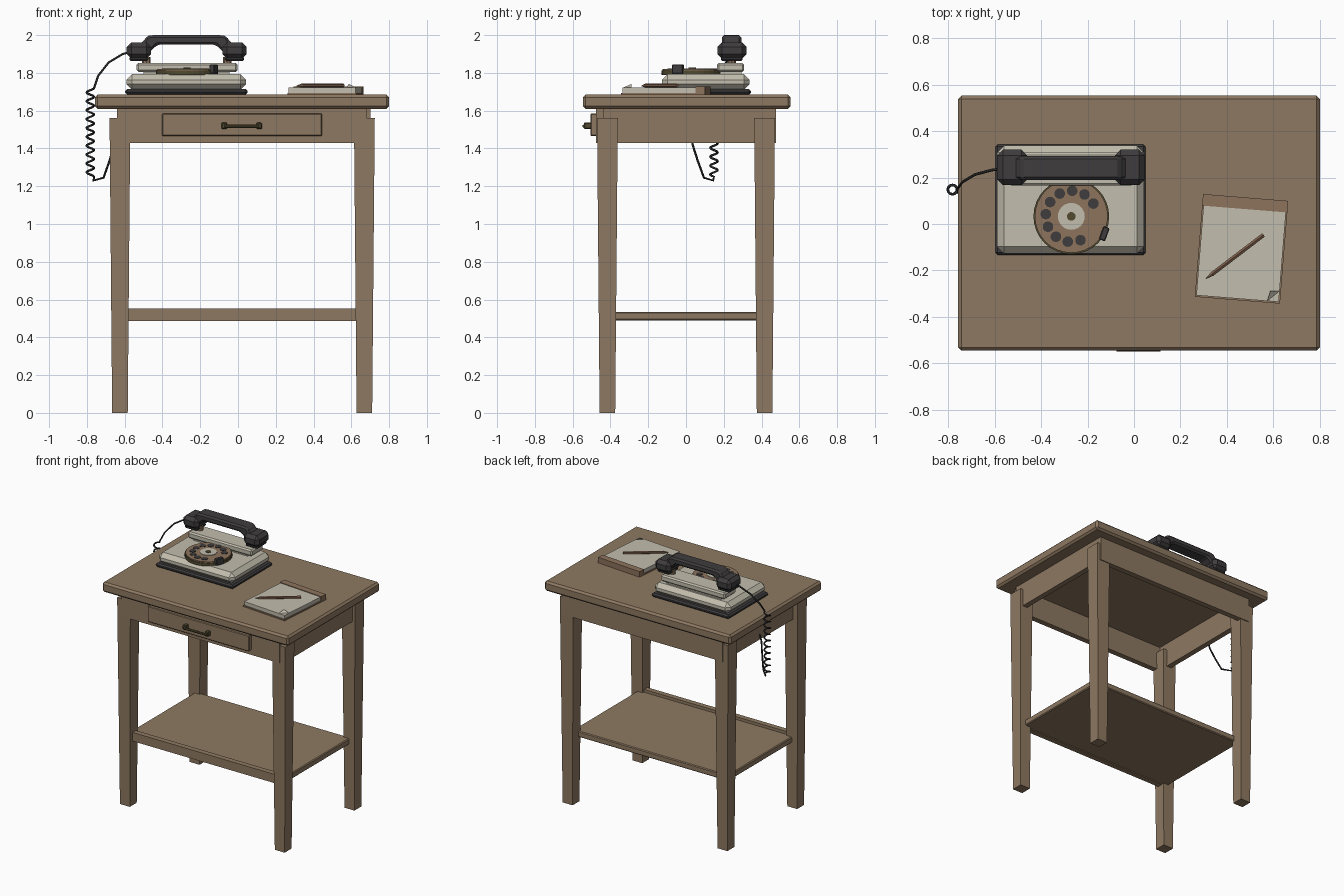
import bpy, bmesh, math
from mathutils import Matrix, Vector

if "Cube" in bpy.data.objects:
    bpy.data.objects.remove(bpy.data.objects["Cube"], do_unlink=True)


def material(name, r, g, b):
    m = bpy.data.materials.new(name)
    m.use_nodes = True
    m.diffuse_color = (r, g, b, 1)
    m.node_tree.nodes["Principled BSDF"].inputs["Base Color"].default_value = (r, g, b, 1)
    return m


wood = material("wood", .27, .19, .12)
cream = material("cream", .54, .51, .42)
black = material("black", .05, .046, .047)
dial_brown = material("dial brown", .27, .175, .11)
brass = material("dark brass", .085, .07, .03)
pencil_brown = material("pencil brown", .2, .11, .07)
cord_black = material("cord black", .02, .02, .02)


def finish(name, bm, mat, bevel=0, matrix=None):
    if bevel:
        bmesh.ops.bevel(bm, geom=bm.edges[:], offset=bevel, segments=1, affect='EDGES')
    if matrix:
        bm.transform(matrix)
    bmesh.ops.recalc_face_normals(bm, faces=bm.faces[:])
    me = bpy.data.meshes.new(name)
    bm.to_mesh(me)
    bm.free()
    me.materials.append(mat)
    ob = bpy.data.objects.new(name, me)
    bpy.context.collection.objects.link(ob)
    return ob


def box(name, x, y, z, mat, bevel=0, matrix=None, taper=1):
    """Box from (low, high) ranges; taper scales the bottom face."""
    bm = bmesh.new()
    size = (x[1] - x[0], y[1] - y[0], z[1] - z[0])
    mid = Vector((sum(x) / 2, sum(y) / 2, sum(z) / 2))
    bmesh.ops.create_cube(bm, size=1)
    for v in bm.verts:
        k = taper if v.co.z < 0 else 1
        v.co = Vector((v.co.x * size[0] * k, v.co.y * size[1] * k, v.co.z * size[2])) + mid
    return finish(name, bm, mat, bevel, matrix)


def rod(name, a, b, r1, r2, mat, sides=12):
    """Cylinder or cone from point a to point b."""
    a, b = Vector(a), Vector(b)
    bm = bmesh.new()
    bmesh.ops.create_cone(bm, cap_ends=True, segments=sides, radius1=r1, radius2=r2,
                          depth=(b - a).length)
    turn = (b - a).to_track_quat('Z', 'Y').to_matrix().to_4x4()
    return finish(name, bm, mat, 0, Matrix.Translation((a + b) / 2) @ turn)


def extrude(name, points, y0, y1, mat, bevel=0):
    """Front profile (x, z) drawn out along y."""
    bm = bmesh.new()
    face = bm.faces.new([bm.verts.new((x, y0, z)) for x, z in points])
    new = bmesh.ops.extrude_face_region(bm, geom=[face])["geom"]
    bmesh.ops.translate(bm, vec=(0, y1 - y0, 0),
                        verts=[g for g in new if isinstance(g, bmesh.types.BMVert)])
    return finish(name, bm, mat, bevel)


# Table
CX = .022
box("tabletop", (-.757, .8), (-.545, .553), (1.61, 1.685), wood, .014)
for sx, side in ((-1, "right"), (1, "left")):
    for sy, end in ((-1, "front"), (1, "back")):
        x, y = CX + sx * .647, sy * .416
        box(f"{end}_{side}_leg", (x - .055, x + .055), (y - .055, y + .055),
            (0, 1.56), wood, 0, None, .75)
box("front_apron", (-.64, .68), (-.476, -.435), (1.43, 1.61), wood)
box("back_apron", (-.64, .7), (.435, .476), (1.43, 1.61), wood)
box("right_apron", (-.64, -.6), (-.436, .436), (1.43, 1.61), wood)
box("left_apron", (.662, .702), (-.436, .474), (1.43, 1.61), wood)
box("shelf", (-.625, .67), (-.39, .39), (.49, .535), wood, .006)
box("shelf_front_rail", (-.6, .64), (-.43, -.39), (.487, .553), wood)

# Drawer and pull
box("drawer_front", (-.402, .445), (-.506, -.47), (1.465, 1.585), wood, .005)
for x in (-.073, .112):
    box("pull_mount", (x - .014, x + .014), (-.54, -.5), (1.503, 1.537), brass, .004)
rod("pull_bar", (-.075, -.54, 1.518), (.115, -.54, 1.518), .009, .009, brass, 8)

# Telephone body
box("phone_base", (-.597, .05), (-.133, .343), (1.685, 1.715), black, .01)
box("phone_body", (-.59, .043), (-.127, .337), (1.71, 1.793), cream, .03)
box("cradle_foot", (-.5, -.045), (.18, .295), (1.78, 1.815), cream)
box("cradle", (-.537, -.002), (.165, .308), (1.805, 1.853), cream, .01)
for x in (-.485, -.057):
    rod("cradle_prong", (x, .242, 1.845), (x, .242, 1.885), .022, .022, dial_brown, 8)

# Dial
D = Vector((-.27, .033, 0))


def disc(name, dx, dy, r, z0, z1, mat, sides):
    p = D + Vector((dx, dy, 0))
    rod(name, (p.x, p.y, z0), (p.x, p.y, z1), r, r, mat, sides)


disc("dial_rim", 0, 0, .163, 1.79, 1.812, brass, 32)
disc("dial_wheel", 0, 0, .157, 1.8, 1.82, dial_brown, 32)
disc("dial_center", 0, 0, .058, 1.815, 1.824, cream, 24)
disc("dial_hub", 0, 0, .019, 1.82, 1.828, brass, 12)
for i in range(10):
    a = math.radians(30 + 29 * i)
    disc("finger_hole", .11 * math.cos(a), .11 * math.sin(a), .023, 1.816, 1.823, black, 14)
stop = Matrix.Translation((-.128, -.042, 1.825)) @ Matrix.Rotation(-.35, 4, 'Z')
box("finger_stop", (-.014, .014), (-.03, .03), (-.03, .02), black, .004, stop)

# Handset
handle = [(-.535, 1.915), (-.535, 1.95), (-.5, 1.965), (-.485, 1.995), (-.455, 2.0),
          (-.09, 2.0), (-.06, 1.995), (-.045, 1.965), (-.01, 1.95), (-.01, 1.915),
          (-.07, 1.905), (-.12, 1.95), (-.425, 1.95), (-.475, 1.905)]
extrude("handset_handle", handle, .19, .293, black, .012)
for x in (-.525, -.018):
    box("handset_cup", (x - .064, x + .064), (.167, .32), (1.875, 1.962), black, .024)
    box("handset_cap", (x - .05, x + .05), (.185, .3), (1.864, 1.885), black, .006)

# Coiled cord
path = [(-.57, .237, 1.91), (-.61, .233, 1.9), (-.685, .213, 1.855), (-.74, .18, 1.785)]
TURNS, STEP = 10, 12
for i in range(TURNS * STEP + 1):
    a = 2 * math.pi * i / STEP
    path.append((-.782 + .02 * math.cos(a), .148 + .02 * math.sin(a),
                 1.72 - .47 * i / (TURNS * STEP)))
path += [(-.765, .143, 1.23), (-.712, .095, 1.245), (-.68, .062, 1.335),
         (-.655, .035, 1.42), (-.64, .035, 1.47)]
curve = bpy.data.curves.new("phone_cord", 'CURVE')
curve.dimensions = '3D'
curve.bevel_depth = .006
curve.bevel_resolution = 1
curve.use_fill_caps = True
spline = curve.splines.new('POLY')
spline.points.add(len(path) - 1)
for p, co in zip(spline.points, path):
    p.co = (*co, 1)
curve.materials.append(cord_black)
bpy.context.collection.objects.link(bpy.data.objects.new("phone_cord", curve))

# Notepad, turned slightly on the table
pad = Matrix.Translation((.463, -.107, 1.685)) @ Matrix.Rotation(math.radians(-4.6), 4, 'Z')
box("pad_backing", (-.184, .184), (-.222, .222), (0, .009), dial_brown, 0, pad)
box("pad_pages", (-.178, .178), (-.215, .2), (.008, .037), cream, 0, pad)
box("pad_binding", (-.184, .184), (.172, .222), (.006, .042), dial_brown, 0, pad)
# Lifted page corner
bm = bmesh.new()
bm.faces.new([bm.verts.new(c) for c in
              ((.178, -.168, .038), (.128, -.215, .038), (.138, -.172, .056))])
finish("pad_curl", bm, cream, 0, pad)

# Pencil
tail, neck, tip = (.558, -.047, 1.733), (.337, -.215, 1.733), (.31, -.235, 1.731)
rod("pencil_body", neck, tail, .0105, .0105, pencil_brown, 6)
rod("pencil_tip", neck, tip, .0105, .002, dial_brown, 6)
